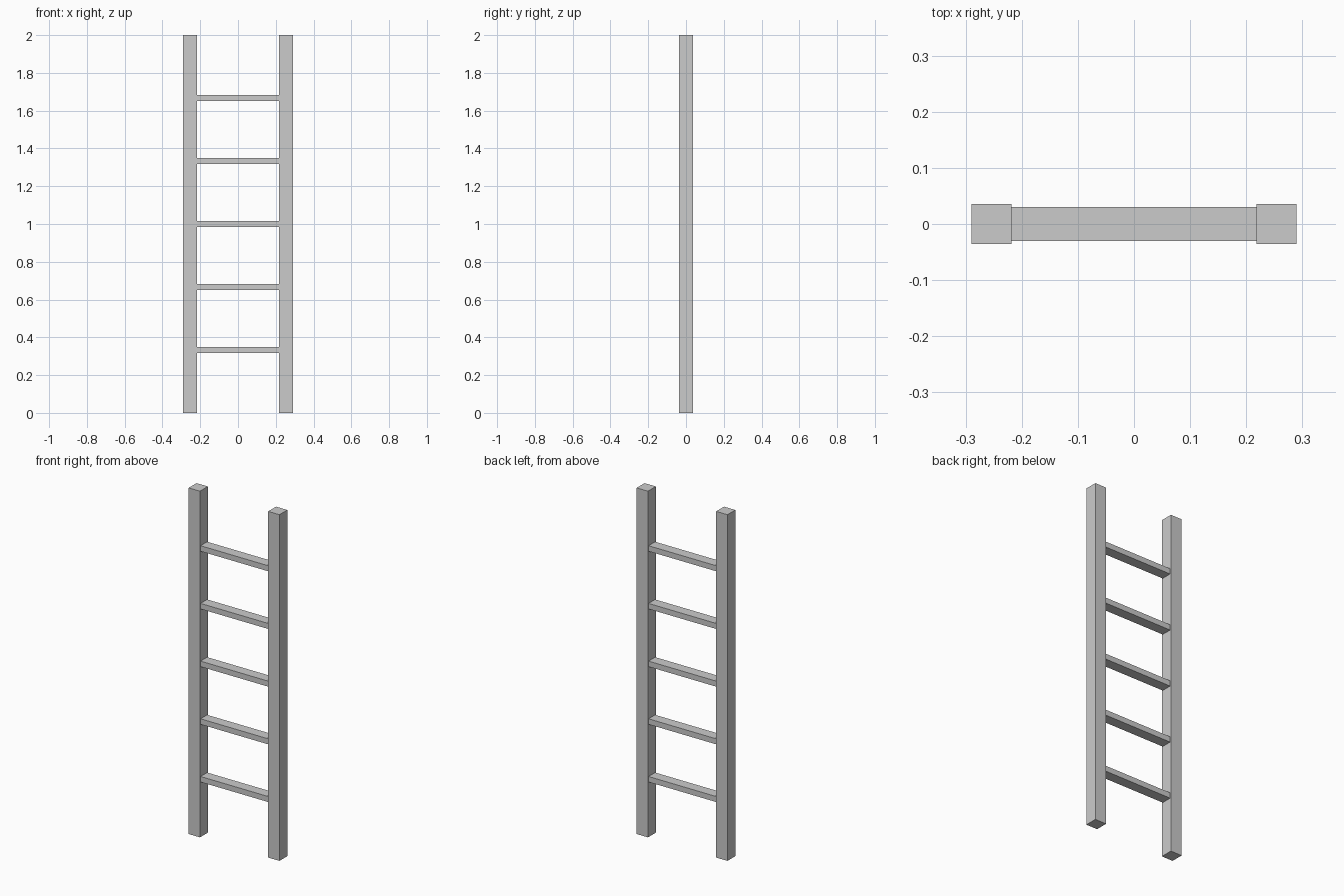
import bpy

if "Cube" in bpy.data.objects:
    bpy.data.objects.remove(bpy.data.objects["Cube"])

HEIGHT = 2.0
RAIL = 0.072          # square rail section
RAIL_X = 0.254        # rail centre from the middle
RUNGS = 5


def box(name, size, location):
    bpy.ops.mesh.primitive_cube_add(size=1, location=location)
    obj = bpy.context.object
    obj.name = name
    obj.scale = size
    bpy.ops.object.transform_apply(location=False, rotation=False, scale=True)
    return obj


# Upright side rails
for side, label in ((-1, "left"), (1, "right")):
    box(f"{label}_rail", (RAIL, RAIL, HEIGHT), (side * RAIL_X, 0, HEIGHT / 2))

# Evenly spaced flat rungs, butted between the rails
for i in range(1, RUNGS + 1):
    z = HEIGHT * i / (RUNGS + 1)
    box(f"rung_{i}", (2 * RAIL_X - RAIL, 0.06, 0.032), (0, 0, z))
